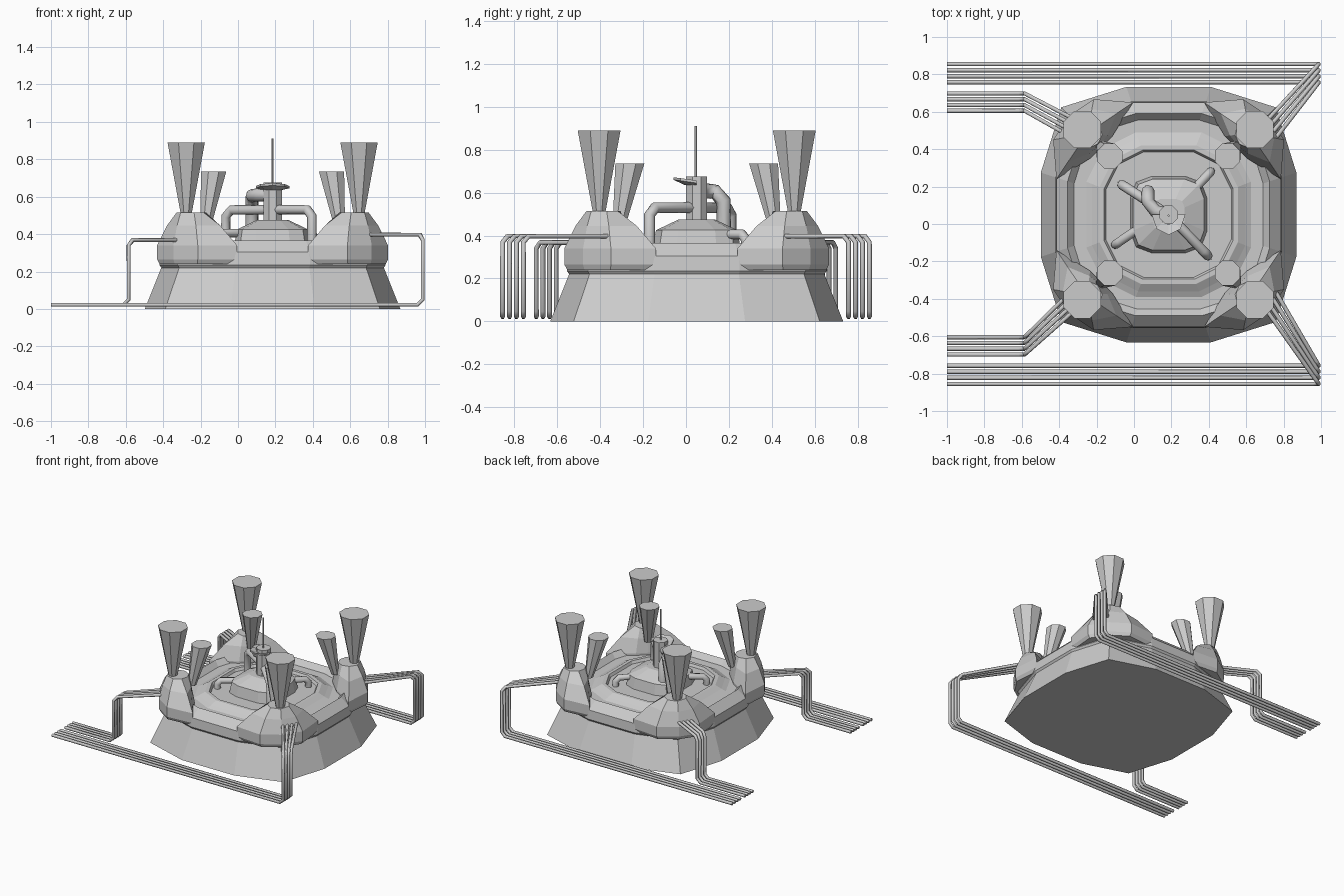
import bpy, bmesh, math
from mathutils import Vector

if "Cube" in bpy.data.objects:
    bpy.data.objects.remove(bpy.data.objects["Cube"])

CX, CY = 0.185, 0.05          # centre of the round-cornered building


def finish(name, bm):
    bmesh.ops.recalc_face_normals(bm, faces=bm.faces)
    me = bpy.data.meshes.new(name)
    bm.to_mesh(me)
    bm.free()
    ob = bpy.data.objects.new(name, me)
    bpy.context.collection.objects.link(ob)
    return ob


def loft(name, rings):
    """Skin equal-length rings of points and cap both ends."""
    bm = bmesh.new()
    vs = [[bm.verts.new(p) for p in r] for r in rings]
    n = len(vs[0])
    for a, b in zip(vs, vs[1:]):
        for i in range(n):
            j = (i + 1) % n
            bm.faces.new((a[i], a[j], b[j], b[i]))
    bm.faces.new(vs[0])
    bm.faces.new(vs[-1])
    return finish(name, bm)


def squircle(h, z, edge=0.33, corner=0.84):
    """Twelve-sided rounded square of half width h."""
    pts, q = [], [(h, -h * edge), (h, h * edge), (h * corner, h * corner)]
    for k in range(4):
        c, s = [(1, 0), (0, 1), (-1, 0), (0, -1)][k]
        pts += [(CX + x * c - y * s, CY + x * s + y * c, z) for x, y in q]
    return pts


def circle(x, y, z, r, n=8):
    a = 2 * math.pi / n
    return [(x + r * math.cos(a * (i + .5)), y + r * math.sin(a * (i + .5)), z)
            for i in range(n)]


def tube(name, paths, r, cut, res=1):
    """Pipes along polylines whose bends are chamfered."""
    cu = bpy.data.curves.new(name, 'CURVE')
    cu.dimensions = '3D'
    cu.bevel_depth, cu.bevel_resolution, cu.use_fill_caps = r, res, True
    for path in paths:
        p = [Vector(v) for v in path]
        out = [p[0]]
        for a, b, c in zip(p, p[1:], p[2:]):
            out += [b + (a - b).normalized() * cut, b + (c - b).normalized() * cut]
        out.append(p[-1])
        sp = cu.splines.new('POLY')
        sp.points.add(len(out) - 1)
        for q, v in zip(sp.points, out):
            q.co = (*v, 1)
    ob = bpy.data.objects.new(name, cu)
    bpy.context.collection.objects.link(ob)
    bpy.ops.object.select_all(action='DESELECT')
    ob.select_set(True)
    bpy.context.view_layer.objects.active = ob
    bpy.ops.object.convert(target='MESH')
    return ob


# Flared skirt, wall, parapet and sunken deck
loft("base_body", [squircle(h, z) for h, z in
     [(.683, 0), (.595, .22), (.605, .235), (.60, .305), (.54, .365), (.505, .325)]])

# Stepped platform with a shallow tray, then the central dome
loft("deck_platform", [squircle(h, z, .4, .8) for h, z in
     [(.46, .315), (.41, .34), (.37, .365), (.345, .365), (.335, .345)]])
loft("central_dome", [squircle(h, z, .45, .85) for h, z in
     [(.205, .34), (.19, .425), (.085, .475)]])

# Corner mounds with large and small horns
outline = [(.60, .19), (.617, .40), (.53, .53), (.40, .617),
           (.19, .60), (.30, .42), (.36, .36), (.42, .30)]
for sx in (-1, 1):
    for sy in (-1, 1):
        tag = ("left" if sx < 0 else "right") + ("_front" if sy < 0 else "_back")

        def place(x, y, z):
            return (CX + sx * x, CY + sy * y, z)

        def mound_ring(t, z, k=1):
            ring = []
            for x, y in outline:
                d = Vector((x - .435, y - .435)).normalized() * .08
                x, y = .435 + (x - .435) * k, .435 + (y - .435) * k
                ring.append(place(x + (.435 + d.x - x) * t, y + (.435 + d.y - y) * t, z))
            return ring
        loft("mound_" + tag, [mound_ring(0, .24, .93), mound_ring(0, .265),
             mound_ring(0, .34), mound_ring(.5, .445), mound_ring(1, .515)])

        x, y, _ = place(.462, .455, 0)
        loft("large_horn_" + tag, [circle(x, y, .50, .03), circle(x, y, .89, .108)])
        x0, y0, _ = place(.36, .365, 0)
        x1, y1, _ = place(.315, .312, 0)
        loft("small_horn_" + tag, [circle(x0, y0, .43, .03), circle(x1, y1, .735, .073)])

        # Bundles of four cables from each mound to the ground
        paths = []
        for i in range(4):
            u = i / 3
            if sx > 0:
                y = sy * (.758 + .097 * u)
                ex, ey = .75 - .07 * u, CY + sy * (.40 + .07 * u)
                paths.append([(-1, y, .022), (.988, y, .022), (.988, y, .397), (ex, ey, .397)])
            else:
                y = sy * (.605 + .093 * u)
                ex, ey = -.345 + .035 * u, CY + sy * (.42 + .085 * u)
                paths.append([(-1, y, .022), (-.585, y, .022), (-.585, y, .368), (ex, ey, .368)])
        tube("cables_" + tag, paths, .0115, .028)

# Mast, collar and antenna
loft("mast", [circle(CX, CY, .45, .053), circle(CX, CY, .675, .053)])
loft("antenna", [circle(CX, CY - .005, .66, .006, 6), circle(CX, CY - .005, .91, .006, 6)])

# Flared visor around the front of the mast
bm = bmesh.new()
rows = []
for i in range(5):
    a = math.pi * (1 + i / 4)
    c, s = math.cos(a), math.sin(a)
    rows.append([bm.verts.new((CX + r * c, CY + r * 1.2 * s, z - .015 * s * (r > .06)))
                 for r, z in ((.045, .635), (.09, .645), (.09, .657), (.045, .65))])
for a, b in zip(rows, rows[1:]):
    for i in range(4):
        j = (i + 1) % 4
        bm.faces.new((a[i], a[j], b[j], b[i]))
bm.faces.new(rows[0])
bm.faces.new(rows[-1])
finish("mast_visor", bm)

# Pipes running from the mast and dome down to the platform
tube("thick_pipe", [[(CX, CY, .61), (.075, .08, .61), (.075, .175, .60), (.075, .175, .40)]],
     .035, .04, 2)
tube("long_pipes", [
    [(CX, CY, .53), (.395, -.17, .53), (.395, -.17, .35)],
    [(CX, CY, .53), (-.065, .21, .53), (-.065, .21, .35)]], .026, .035, 2)
tube("short_pipes", [
    [(.06, 0, .405), (-.10, -.11, .405), (-.10, -.11, .34)],
    [(.28, .14, .405), (.41, .28, .405), (.41, .28, .34)]], .024, .025, 2)
